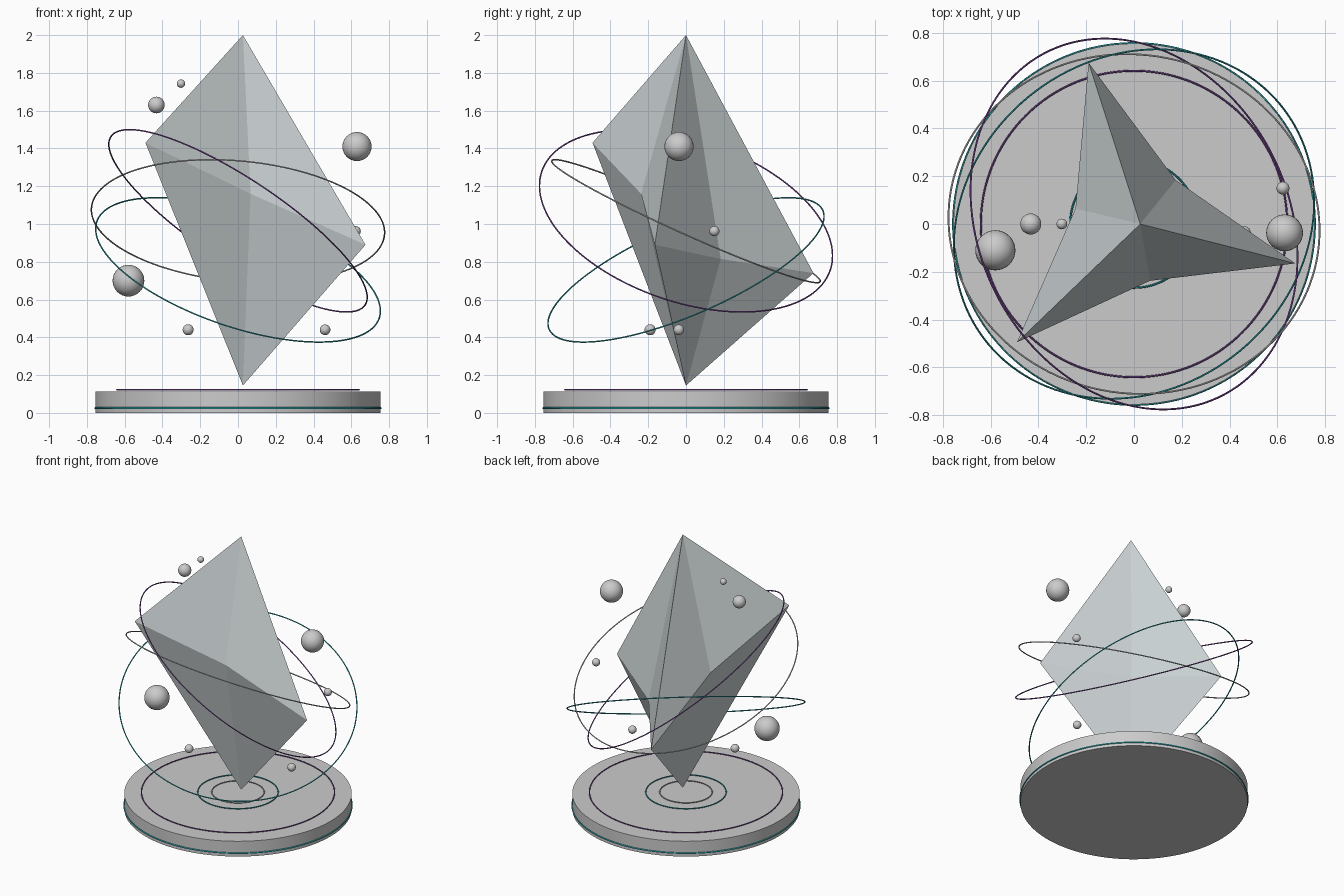
import bpy
from mathutils import Vector

if "Cube" in bpy.data.objects:
    bpy.data.objects.remove(bpy.data.objects["Cube"])


def mat(name, rgb):
    m = bpy.data.materials.new(name)
    m.diffuse_color = (*rgb, 1)
    m.use_nodes = True
    m.node_tree.nodes["Principled BSDF"].inputs["Base Color"].default_value = m.diffuse_color
    return m


CYAN = mat("cyan", (0.03, 0.42, 0.46))
PURPLE = mat("purple", (0.24, 0.08, 0.38))
CRYSTAL = mat("crystal", (0.60, 0.65, 0.66))


def finish(name, material=None, smooth=True):
    o = bpy.context.object
    o.name = name
    if smooth:
        bpy.ops.object.shade_smooth_by_angle()
    if material:
        o.data.materials.append(material)
    return o


def ring(name, z, outer, tube, normal=(0, 0, 1), material=None):
    rot = Vector((0, 0, 1)).rotation_difference(Vector(normal)).to_euler()
    bpy.ops.mesh.primitive_torus_add(
        major_radius=outer - tube, minor_radius=tube, major_segments=128,
        minor_segments=8, location=(0, 0, z), rotation=rot)
    finish(name, material)


# Round pedestal with edge trim and floor rings
bpy.ops.mesh.primitive_cylinder_add(vertices=96, radius=0.755, depth=0.112,
                                    location=(0, 0, 0.056))
finish("pedestal")
ring("pedestal_trim", 0.025, 0.761, 0.005, material=CYAN)
ring("outer_floor_ring", 0.122, 0.645, 0.004, material=PURPLE)
ring("middle_floor_ring", 0.123, 0.271, 0.004, material=CYAN)
ring("inner_floor_ring", 0.123, 0.178, 0.004)

# Tilted orbit rings
ring("low_orbit_ring", 0.757, 0.794, 0.004, (0.30, -0.38, 0.876), CYAN)
ring("steep_orbit_ring", 1.017, 0.811, 0.004, (0.53, 0.275, 0.80), PURPLE)
ring("high_orbit_ring", 1.015, 0.783, 0.004, (0.085, 0.41, 0.91))

# Three-pointed crystal: spikes alternating with pulled-in midpoints
spikes = [Vector(p) for p in ((-0.49, -0.495, 1.43), (0.675, -0.165, 0.89),
                              (-0.19, 0.675, 0.74))]
waist = []
for i, a in enumerate(spikes):
    mid = (a + spikes[(i + 1) % 3]) / 2
    waist += [a, Vector((mid.x * 0.72, mid.y * 0.72, mid.z))]
verts = waist + [Vector((0.026, 0, 2.0)), Vector((0.026, 0, 0.145))]
faces = []
for i in range(6):
    j = (i + 1) % 6
    faces += [(i, j, 6), (j, i, 7)]
mesh = bpy.data.meshes.new("crystal")
mesh.from_pydata(verts, [], faces)
mesh.materials.append(CRYSTAL)
bpy.context.collection.objects.link(bpy.data.objects.new("crystal", mesh))

# Floating orbs: x, y, z, radius
orbs = [(0.63, -0.037, 1.41, 0.077), (-0.58, -0.11, 0.70, 0.084),
        (-0.432, 0.0, 1.63, 0.044), (-0.302, 0.0, 1.743, 0.022),
        (-0.264, -0.19, 0.44, 0.029), (0.461, -0.038, 0.44, 0.028),
        (0.623, 0.15, 0.962, 0.027)]
for i, (x, y, z, r) in enumerate(orbs):
    bpy.ops.mesh.primitive_uv_sphere_add(segments=32, ring_count=16, radius=r,
                                         location=(x, y, z))
    finish(f"orb_{i + 1}")
